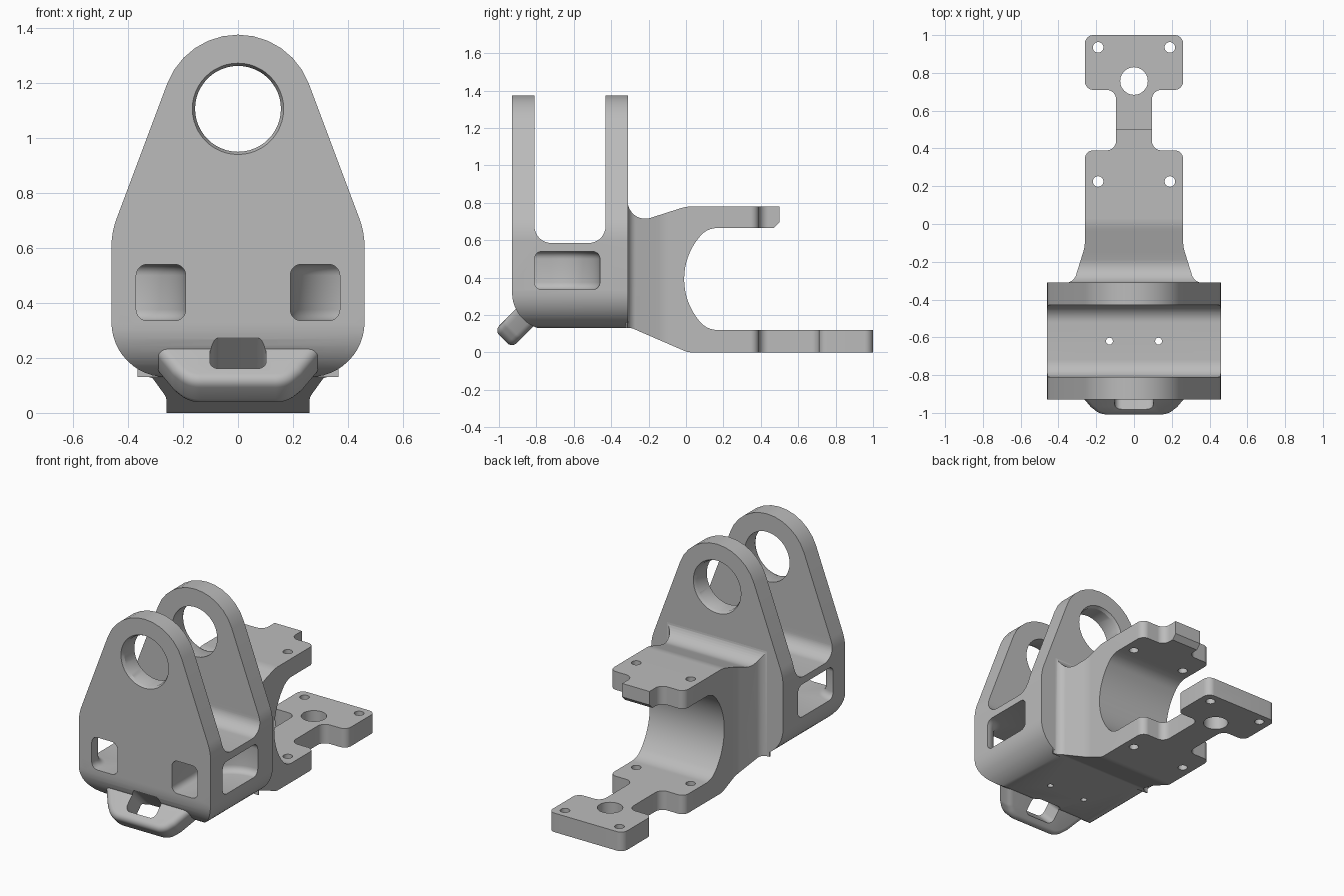
import bpy, bmesh
from math import radians, sin, cos, tan, sqrt
from mathutils import Vector, Matrix

cube = bpy.data.objects.get("Cube")
if cube:
    bpy.data.objects.remove(cube)

GREY = (0.5, 0.5, 0.5, 1)
metal = bpy.data.materials.new("grey_metal")
metal.use_nodes = True
metal.diffuse_color = GREY
metal.node_tree.nodes["Principled BSDF"].inputs["Base Color"].default_value = GREY

# Profile plane and extrusion direction for each axis; "tilt" leans forward and down
S = sqrt(0.5)
AXES = {
    "x": lambda a, b, c: (c, a, b),
    "y": lambda a, b, c: (a, c, b),
    "z": lambda a, b, c: (a, b, c),
    "tilt": lambda a, b, c: (a, -(b + c) * S, (c - b) * S),
}


def rounded(points, steps=12):
    """Turn (a, b, radius) corners into an outline with true arcs."""
    out = []
    for i, p in enumerate(points):
        here = Vector(p[:2])
        if len(p) < 3:
            out.append(here)
            continue
        radius = p[2]
        d1 = (Vector(points[i - 1][:2]) - here).normalized()
        d2 = (Vector(points[(i + 1) % len(points)][:2]) - here).normalized()
        half = d1.angle(d2) / 2
        centre = here + (d1 + d2).normalized() * (radius / sin(half))
        reach = radius / tan(half)
        start = (here + d1 * reach - centre).normalized()
        end = (here + d2 * reach - centre).normalized()
        out += [centre + start.slerp(end, k / steps) * radius for k in range(steps + 1)]
    return out


def mirrored(half):
    return half + [(-p[0],) + tuple(p[1:]) for p in reversed(half)]


def add_object(name, bm):
    bmesh.ops.recalc_face_normals(bm, faces=bm.faces)
    mesh = bpy.data.meshes.new(name)
    bm.to_mesh(mesh)
    bm.free()
    mesh.materials.append(metal)
    ob = bpy.data.objects.new(name, mesh)
    bpy.context.collection.objects.link(ob)
    return ob


def prism(name, axis, points, low, high, bevel=0):
    bm = bmesh.new()
    place = AXES[axis]
    outline = rounded(points)
    ends = [[bm.verts.new(place(p.x, p.y, c)) for p in outline] for c in (low, high)]
    caps = [bm.faces.new(ring) for ring in ends]
    n = len(outline)
    for i in range(n):
        j = (i + 1) % n
        bm.faces.new((ends[0][i], ends[0][j], ends[1][j], ends[1][i]))
    bmesh.ops.recalc_face_normals(bm, faces=bm.faces)
    if bevel:
        rims = [e for cap in caps for e in cap.edges]
        bmesh.ops.bevel(bm, geom=rims, offset=bevel, segments=5, profile=0.5,
                        affect="EDGES", clamp_overlap=False)
    return add_object(name, bm)


def drill(axis, loc, r1, depth, r2=None):
    turn = Matrix.Rotation(radians(-90), 4, "X") if axis == "y" else Matrix()
    bm = bmesh.new()
    bmesh.ops.create_cone(bm, cap_ends=True, segments=48, radius1=r1,
                          radius2=r1 if r2 is None else r2, depth=depth,
                          matrix=Matrix.Translation(loc) @ turn)
    return add_object("drill", bm)


def combine(target, tool, operation="DIFFERENCE", keep=False):
    mod = target.modifiers.new("cut", "BOOLEAN")
    mod.operation, mod.solver, mod.object = operation, "EXACT", tool
    bpy.context.view_layer.objects.active = target
    bpy.ops.object.modifier_apply(modifier=mod.name)
    if not keep:
        bpy.data.objects.remove(tool)


# Clevis body: tapered front outline crossed with a U-shaped side outline
body = prism("clevis_body", "y", [
    (-0.46, 0.13, 0.2), (0.46, 0.13, 0.2), (0.46, 0.656, 0.3),
    (0, 1.883, 0.275), (-0.46, 0.656, 0.3)], -0.93, -0.31)
u_shape = prism("u_shape", "x", [
    (-0.94, 1.5), (-0.94, 0.4), (-0.93, 0.4), (-0.93, 0.12, 0.2), (-0.3, 0.12), (-0.3, 1.5),
    (-0.43, 1.5), (-0.43, 0.585, 0.09), (-0.81, 0.585, 0.09), (-0.81, 1.5)], -0.6, 0.6)
combine(body, u_shape, "INTERSECT")

# Pin holes with chamfered outer rims
combine(body, drill("y", (0, -0.62, 1.105), 0.156, 1))
combine(body, drill("y", (0, -0.93, 1.105), 0.176, 0.04, 0.156))
combine(body, drill("y", (0, -0.31, 1.105), 0.156, 0.04, 0.176))

# Curved strap passages from the front face out to each side, and drain holes
for s in (-1, 1):
    passage = prism("passage", "z", [
        (s * 0.19, -1.05), (s * 0.37, -1.05), (s * 0.37, -0.81, 0.08),
        (s * 0.55, -0.81), (s * 0.55, -0.46), (s * 0.19, -0.46, 0.26)],
        0.335, 0.54, bevel=0.04)
    combine(body, passage)
    combine(body, drill("z", (s * 0.13, -0.62, 0.4), 0.018, 1))

# Sloping front lip with a strap slot
lip = prism("front_lip", "tilt", mirrored([
    (0.38, 0.38), (0.30, 0.47, 0.1), (0.235, 0.58, 0.1), (0.18, 0.641, 0.1)]),
    0.675, 0.807, bevel=0.035)
slot = prism("slot", "tilt", mirrored([(0.102, 0.46, 0.035), (0.102, 0.58, 0.035)]), 0.5, 1)
combine(body, slot, keep=True)
combine(lip, slot)

# Rear C-shaped arm: side outline crossed with the stepped plan outline
inner_arc = [(0.34 + 0.35 * cos(radians(a)), 0.392 + 0.35 * sin(radians(a)))
             for a in range(220, 139, -5)]
arm = prism("rear_arm", "x", [
    (-0.35, 0.13), (-0.29, 0.13, 0.05), (0.01, 0, 0.12), (1, 0), (1, 0.12),
    (0.113, 0.12, 0.12)] + inner_arc + [
    (0.113, 0.665, 0.12), (0.47, 0.665), (0.5, 0.695), (0.5, 0.78), (0, 0.78, 0.2),
    (-0.312, 0.68, 0.094), (-0.312, 0.84), (-0.35, 0.84)], -0.5, 0.5)
plan = prism("plan", "z", mirrored([
    (0.366, -0.32), (0.366, -0.312), (0.32, -0.312, 0.06), (0.26, -0.12, 0.2),
    (0.26, 0.39, 0.045), (0.095, 0.39, 0.05), (0.095, 0.71, 0.05),
    (0.26, 0.71, 0.045), (0.26, 1.0, 0.045)]), -0.1, 1)
combine(arm, plan, "INTERSECT")

# Bolt holes and the large locating hole
for s in (-1, 1):
    for y in (0.225, 0.935):
        combine(arm, drill("z", (s * 0.19, y, 0.4), 0.028, 2))
combine(arm, drill("z", (0, 0.757, 0.4), 0.073, 2))

# Smooth the arcs while keeping machined edges sharp
bpy.ops.object.select_all(action="DESELECT")
for ob in (body, lip, arm):
    ob.select_set(True)
bpy.context.view_layer.objects.active = body
bpy.ops.object.shade_smooth_by_angle(angle=radians(30))
